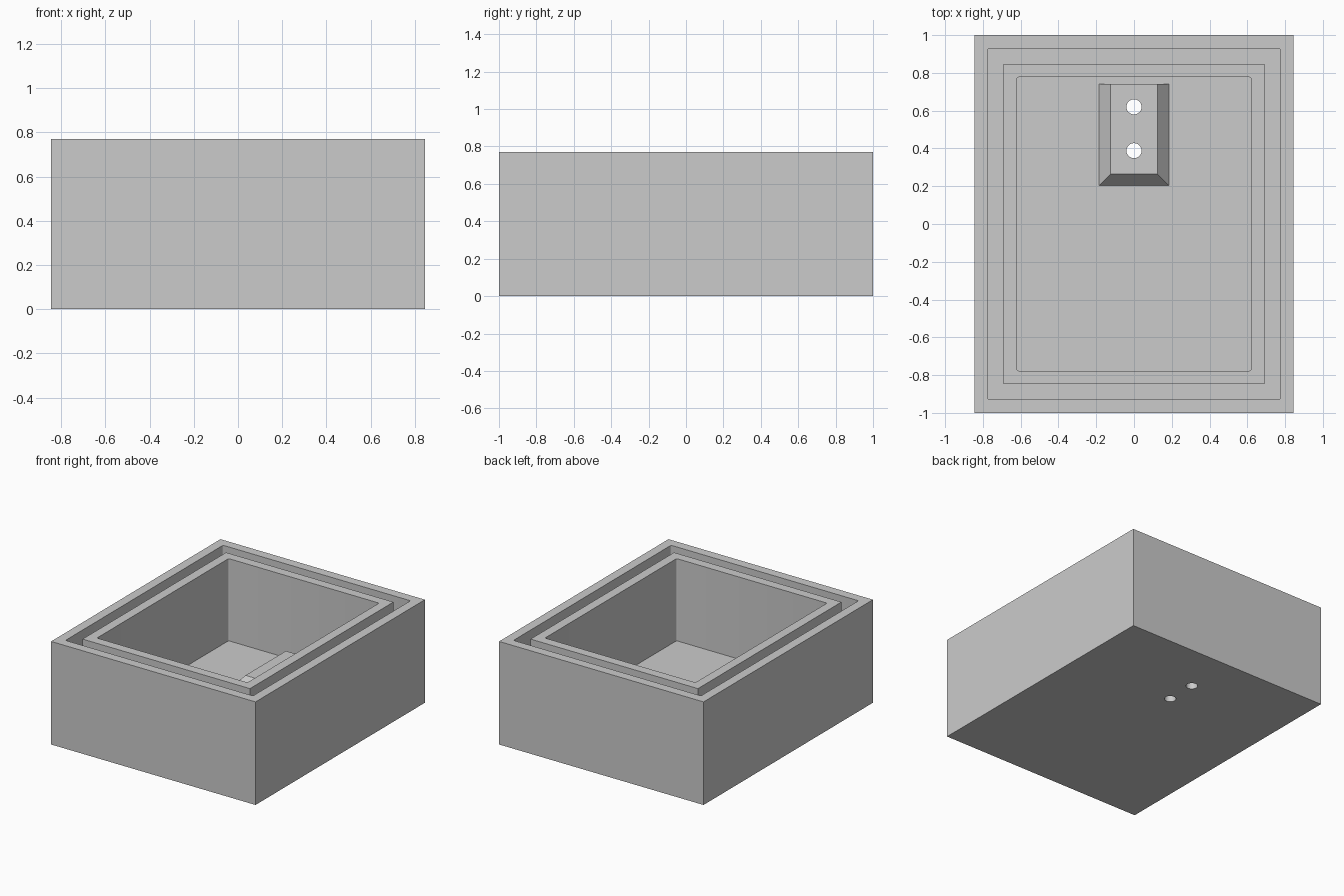
import bpy
import bmesh
from mathutils import Matrix

if "Cube" in bpy.data.objects:
    bpy.data.objects.remove(bpy.data.objects["Cube"], do_unlink=True)

HX, HY, TOP = 0.845, 1.0, 0.77      # outer half sizes and height
WALL, GAP, FLOOR = 0.07, 0.083, 0.078
HOLE_Y, HOLE_R = (0.62, 0.388), 0.04

grey = bpy.data.materials.new("plain grey")
grey.use_nodes = True
colour = (0.6, 0.6, 0.6, 1)
grey.diffuse_color = colour
grey.node_tree.nodes["Principled BSDF"].inputs["Base Color"].default_value = colour


def make_object(name, bm):
    bmesh.ops.recalc_face_normals(bm, faces=bm.faces)
    mesh = bpy.data.meshes.new(name)
    bm.to_mesh(mesh)
    bm.free()
    mesh.materials.append(grey)
    obj = bpy.data.objects.new(name, mesh)
    bpy.context.collection.objects.link(obj)
    return obj


def block(name, hx, hy, z0, z1, corner=0):
    """Upright block centred on the origin, with optional rounded corners."""
    bm = bmesh.new()
    bmesh.ops.create_cube(bm, size=1)
    for v in bm.verts:
        v.co = (v.co.x * 2 * hx, v.co.y * 2 * hy, z1 if v.co.z > 0 else z0)
    if corner:
        upright = [e for e in bm.edges
                   if abs(e.verts[0].co.z - e.verts[1].co.z) > 0.01]
        bmesh.ops.bevel(bm, geom=upright, offset=corner, segments=4,
                        profile=0.5, affect='EDGES')
    return make_object(name, bm)


def cut(obj, cutters):
    """Subtract the cutters, bake the result and remove the cutters."""
    for c in cutters:
        c.hide_render = True
        mod = obj.modifiers.new("cut", 'BOOLEAN')
        mod.operation, mod.solver, mod.object = 'DIFFERENCE', 'EXACT', c
    graph = bpy.context.evaluated_depsgraph_get()
    baked = bpy.data.meshes.new_from_object(obj.evaluated_get(graph))
    obj.modifiers.clear()
    obj.data = baked
    for c in cutters:
        bpy.data.objects.remove(c, do_unlink=True)


def drills():
    """Cutters for the two round drain holes."""
    result = []
    for y in HOLE_Y:
        bm = bmesh.new()
        bmesh.ops.create_cone(bm, cap_ends=True, segments=40, radius1=HOLE_R,
                              radius2=HOLE_R, depth=1,
                              matrix=Matrix.Translation((0, y, 0.1)))
        result.append(make_object("drill", bm))
    return result


def open_box(name, hx, hy, z0, floor):
    """Square-edged open box with a slightly rounded cavity."""
    box = block(name, hx, hy, z0, TOP)
    cavity = block("cavity", hx - WALL, hy - WALL, floor, TOP + 0.2, 0.012)
    cut(box, [cavity] + drills())
    return box


# Two nested boxes with a gap between their walls
inset = WALL + GAP
parts = [
    open_box("outer_box", HX, HY, 0, FLOOR),
    open_box("inner_box", HX - inset, HY - inset, FLOOR, 2 * FLOOR),
]

# Raised mount on the inner floor: sloped front and sides, upright back
mount = block("hole_mount", 0.184, 0.2685, 2 * FLOOR, 2 * FLOOR + 0.07)
for v in mount.data.vertices:
    if v.co.z > 2 * FLOOR + 0.01:
        v.co.x *= 0.124 / 0.184
        if v.co.y < 0:
            v.co.y += 0.06
    v.co.y += 0.4735
cut(mount, drills())
parts.append(mount)

# Smooth the hole walls and rounded corners, keep edges sharp
bpy.ops.object.select_all(action='DESELECT')
for p in parts:
    p.select_set(True)
bpy.context.view_layer.objects.active = parts[0]
bpy.ops.object.shade_smooth_by_angle(angle=0.52)
